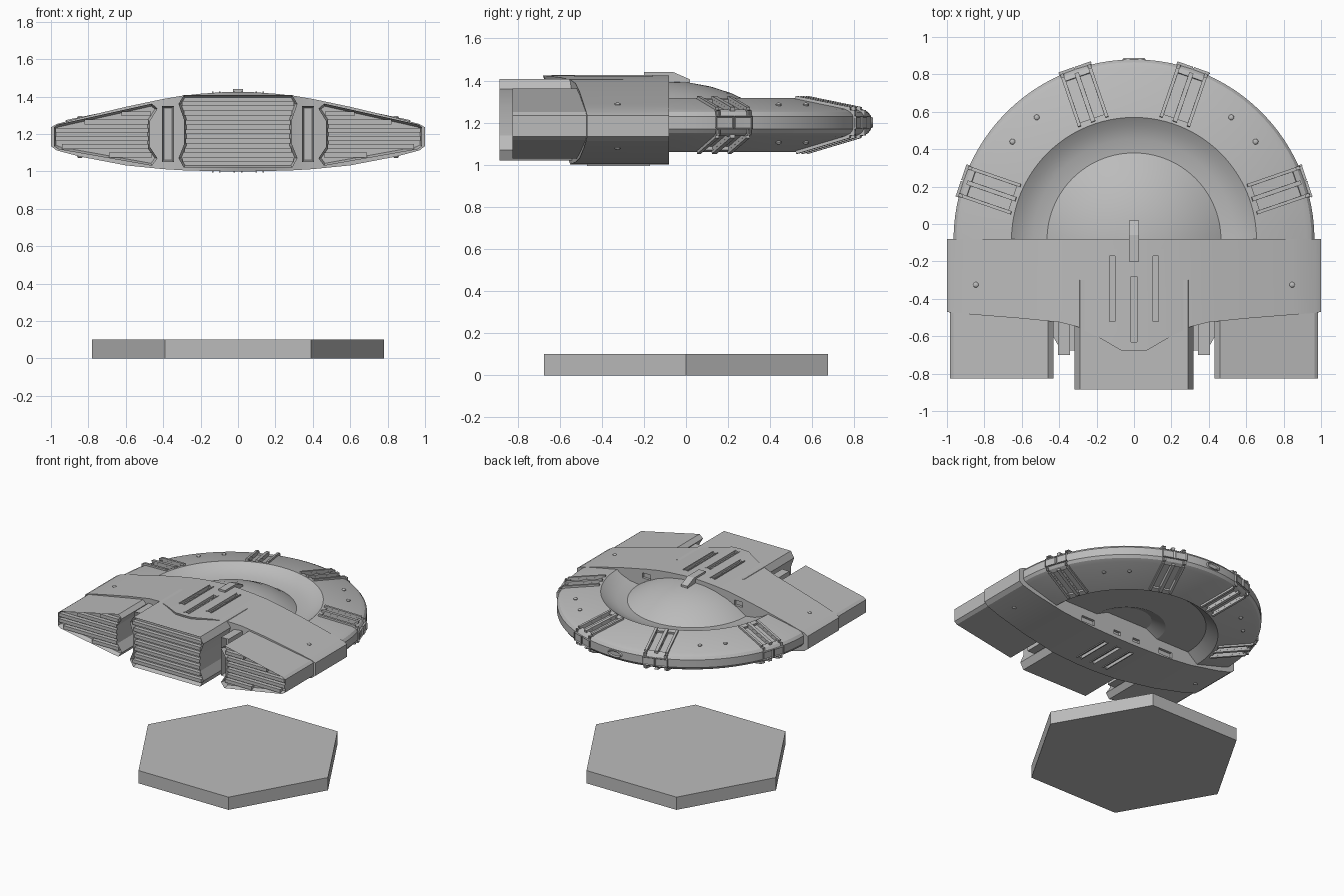
import bpy, bmesh, math
from mathutils import Matrix, Vector

cube = bpy.data.objects.get("Cube")
if cube:
    bpy.data.objects.remove(cube)

grey = bpy.data.materials.new("hull_grey")
grey.use_nodes = True
colour = (0.5, 0.5, 0.5, 1)
grey.diffuse_color = colour
grey.node_tree.nodes["Principled BSDF"].inputs["Base Color"].default_value = colour

CENTRE = Matrix.Translation((0, -0.085, 0))
parts = []


def finish(name, bm):
    bmesh.ops.recalc_face_normals(bm, faces=bm.faces)
    mesh = bpy.data.meshes.new(name)
    bm.to_mesh(mesh)
    bm.free()
    mesh.materials.append(grey)
    ob = bpy.data.objects.new(name, mesh)
    bpy.context.collection.objects.link(ob)
    parts.append(ob)
    return ob


def add_box(bm, centre, size, frame=Matrix(), tilt=0):
    m = frame @ Matrix.Translation(centre) @ Matrix.Rotation(tilt, 4, 'Y') @ Matrix.Diagonal((*size, 1))
    return bmesh.ops.create_cube(bm, size=1, matrix=m)["verts"]


def inset_facing(bm, direction, width, depth, limit=0.95):
    faces = [f for f in bm.faces if f.normal.dot(direction) > limit]
    bmesh.ops.inset_individual(bm, faces=faces, thickness=width, depth=-depth)


def carve(ob, cutter):
    mod = ob.modifiers.new("carve", 'BOOLEAN')
    mod.operation = 'DIFFERENCE'
    mod.solver = 'EXACT'
    mod.object = cutter
    bpy.context.view_layer.objects.active = ob
    bpy.ops.object.modifier_apply(modifier=mod.name)
    parts.remove(cutter)
    bpy.data.objects.remove(cutter)


# Hexagonal stand base
bm = bmesh.new()
bmesh.ops.create_cone(bm, cap_ends=True, segments=6, radius1=0.78, radius2=0.78, depth=0.1,
                      matrix=Matrix.Translation((0, 0, 0.05)) @ Matrix.Rotation(math.pi / 2, 4, 'Z'))
for v in bm.verts:
    a = round(math.atan2(v.co.y, v.co.x) / (math.pi / 6))
    if a % 2:  # keep a corner on the x axis
        bmesh.ops.rotate(bm, verts=[v], cent=(0, 0, 0), matrix=Matrix.Rotation(math.pi / 6, 3, 'Z'))
finish("stand_base", bm)

# Half disc saucer, revolved from a profile with dome, valley, rim and underside recess
profile = [(0, 1.395), (0.1, 1.39), (0.2, 1.372), (0.3, 1.34), (0.4, 1.292), (0.465, 1.25), (0.54, 1.26),
           (0.61, 1.287), (0.655, 1.317), (0.92, 1.265), (0.95, 1.25), (0.965, 1.23), (0.965, 1.17),
           (0.95, 1.15), (0.92, 1.135), (0.655, 1.06), (0.57, 1.13), (0.28, 1.13), (0.18, 1.18), (0, 1.18)]
bm = bmesh.new()
face = bm.faces.new([bm.verts.new(CENTRE @ Vector((r, 0, z))) for r, z in profile])
bmesh.ops.spin(bm, geom=[face], cent=CENTRE.translation, axis=(0, 0, 1), angle=math.pi, steps=48)
bmesh.ops.remove_doubles(bm, verts=bm.verts, dist=0.0005)
bmesh.ops.dissolve_degenerate(bm, edges=bm.edges, dist=0.0005)
saucer = finish("saucer", bm)

# Radial channels with raised ribs, and paired blocks on the rim
cuts, ribs, blocks = bmesh.new(), bmesh.new(), bmesh.new()
for angle in (19, 71, 109, 161):
    frame = CENTRE @ Matrix.Rotation(math.radians(angle), 4, 'Z')
    for z, tilt in ((1.289, math.radians(11)), (1.101, math.radians(-15.8))):
        for side in (-1, 1):
            add_box(cuts, (0.805, side * 0.04, z), (0.24, 0.055, 0.036), frame, tilt)
        for offset, width in ((-0.077, 0.018), (0, 0.024), (0.077, 0.018)):
            add_box(ribs, (0.805, offset, z), (0.28, width, 0.024), frame, tilt)
    for side in (-1, 1):
        add_box(blocks, (0.945, side * 0.047, 1.2), (0.066, 0.088, 0.062), frame)
        add_box(blocks, (0.925, side * 0.077, 1.2), (0.08, 0.018, 0.12), frame)
bmesh.ops.recalc_face_normals(blocks, faces=blocks.faces)
for angle in (19, 71, 109, 161):
    a = math.radians(angle)
    inset_facing(blocks, Vector((math.cos(a), math.sin(a), 0)), 0.008, 0.008)
carve(saucer, finish("channel_cutter", cuts))
finish("saucer_ribs", ribs)
finish("rim_blocks", blocks)

# Oval port at the back of the rim
bm = bmesh.new()
bmesh.ops.create_cone(bm, cap_ends=True, segments=24, radius1=0.07, radius2=0.055, depth=0.02,
                      matrix=Matrix.Translation((0, 0.878, 1.2)) @ Matrix.Diagonal((1, 1, 0.42, 1))
                      @ Matrix.Rotation(-math.pi / 2, 4, 'X'))
bmesh.ops.recalc_face_normals(bm, faces=bm.faces)
inset_facing(bm, Vector((0, 1, 0)), 0.008, 0.008)
finish("rear_port", bm)

# Wide lens-shaped body: x, top z, bottom z, top front y, bottom front y
half = [(0, 1.425, 1.0, -0.68, -0.55), (0.07, 1.424, 1.0, -0.675, -0.55), (0.2, 1.415, 1.003, -0.6, -0.545),
        (0.3, 1.404, 1.006, -0.55, -0.54), (0.4, 1.387, 1.012, -0.525, -0.525),
        (0.6, 1.345, 1.032, -0.505, -0.505), (0.85, 1.285, 1.08, -0.485, -0.485),
        (0.97, 1.253, 1.112, -0.475, -0.475), (1, 1.235, 1.135, -0.47, -0.47)]
columns = [(-c[0], *c[1:]) for c in half[:0:-1]] + half
bm = bmesh.new()
rings = [[bm.verts.new(p) for p in ((x, yt, zt), (x, -0.08, zt), (x, -0.08, zb), (x, yb, zb))]
         for x, zt, zb, yt, yb in columns]
for a, b in zip(rings, rings[1:]):
    for i in range(4):
        j = (i + 1) % 4
        bm.faces.new((a[i], a[j], b[j], b[i]))
bm.faces.new(rings[0])
bm.faces.new(rings[-1])
body = finish("main_body", bm)

# Slots and ports cut in the body, with rails along the slots
cuts, rails = bmesh.new(), bmesh.new()
for x, y, length in ((-0.117, -0.345, 0.37), (0, -0.455, 0.37), (0.117, -0.345, 0.37)):
    low_y, low_len = -0.32, 0.3
    for z, cy, size in ((1.421, y, length), (1.001, low_y, low_len)):
        add_box(cuts, (x, cy, z), (0.03, size - 0.02, 0.036))
        for side in (-1, 1):
            add_box(rails, (x + side * 0.019, cy, z), (0.008, size, 0.012))
for side in (-1, 1):
    add_box(cuts, (side * 0.36, -0.08, 1.045), (0.12, 0.04, 0.045))
    add_box(cuts, (side * 0.09, -0.08, 1.045), (0.06, 0.04, 0.03))
    add_box(cuts, (side * 0.4, -0.08, 1.33), (0.07, 0.04, 0.04))
carve(body, finish("slot_cutter", cuts))
finish("slot_rails", rails)

# Antenna housing on the spine, sloped at the back
bm = bmesh.new()
verts = add_box(bm, (0, -0.09, 1.405), (0.056, 0.22, 0.07))
bmesh.ops.bisect_plane(bm, geom=bm.verts[:] + bm.edges[:] + bm.faces[:],
                       plane_co=(0, -0.06, 0), plane_no=(0, 1, 0))
for v in bm.verts:
    if v.co.y > 0 and v.co.z > 1.4:
        v.co.z = 1.405
finish("spine_housing", bm)


# Engines: extruded outlines with recessed, louvred fronts
def span(outline, z):
    xs = []
    for (x0, z0), (x1, z1) in zip(outline, outline[1:] + outline[:1]):
        if (z0 - z) * (z1 - z) < 0:
            xs.append(x0 + (x1 - x0) * (z - z0) / (z1 - z0))
    return min(xs), max(xs)


def engine(name, outline, front, levels):
    bm = bmesh.new()
    face = bm.faces.new([bm.verts.new((x, front, z)) for x, z in outline])
    moved = bmesh.ops.extrude_face_region(bm, geom=[face])["geom"]
    bmesh.ops.translate(bm, vec=(0, -0.3 - front, 0), verts=[g for g in moved if isinstance(g, bmesh.types.BMVert)])
    bmesh.ops.recalc_face_normals(bm, faces=bm.faces)
    inset_facing(bm, Vector((0, -1, 0)), 0.014, 0.035)
    finish(name, bm)
    bm = bmesh.new()
    for z in levels:
        spans = [span(outline, z + d) for d in (-0.016, 0.016)]
        left = max(s[0] for s in spans) + 0.008
        right = min(s[1] for s in spans) - 0.008
        add_box(bm, ((left + right) / 2, front + 0.022, z), (right - left, 0.036, 0.026))
    finish(name + "_louvres", bm)


right_side = [(0.29, 1.02), (0.318, 1.07), (0.29, 1.14), (0.29, 1.28), (0.318, 1.36), (0.29, 1.408)]
engine("middle_engine", right_side + [(-x, z) for x, z in right_side[::-1]], -0.885,
       [1.062 + 0.05 * i for i in range(7)])
outer = [(0.43, 1.335), (0.46, 1.362), (0.965, 1.25), (0.985, 1.235), (0.985, 1.135), (0.96, 1.118),
         (0.46, 1.03), (0.43, 1.07), (0.47, 1.13), (0.47, 1.27)]
for side, label in ((1, "left"), (-1, "right")):
    engine(label + "_engine", [(side * x, z) for x, z in outer], -0.825,
           [1.088 + 0.044 * i for i in range(6)])
    # Upright vent between the engines
    bm = bmesh.new()
    add_box(bm, (side * 0.375, -0.58, 1.2), (0.064, 0.24, 0.3))
    bmesh.ops.recalc_face_normals(bm, faces=bm.faces)
    inset_facing(bm, Vector((0, -1, 0)), 0.015, 0.05)
    finish(label + "_vent", bm)

# Rivets above and below
bm = bmesh.new()
for side in (-1, 1):
    for x, y, top, bottom in ((0.845, -0.325, 1.287, 1.079), (0.52, 0.57, 1.286, 1.105),
                              (0.65, 0.44, 1.286, 1.105)):
        for z in (top, bottom):
            bmesh.ops.create_uvsphere(bm, u_segments=12, v_segments=8, radius=0.015,
                                      matrix=Matrix.Translation((side * x, y, z)) @ Matrix.Diagonal((1, 1, 0.6, 1)))
finish("rivets", bm)

# Smooth the curved surfaces, keeping edges sharp
bpy.ops.object.select_all(action='DESELECT')
for ob in parts:
    ob.select_set(True)
bpy.context.view_layer.objects.active = saucer
bpy.ops.object.shade_smooth_by_angle(angle=math.radians(20))
